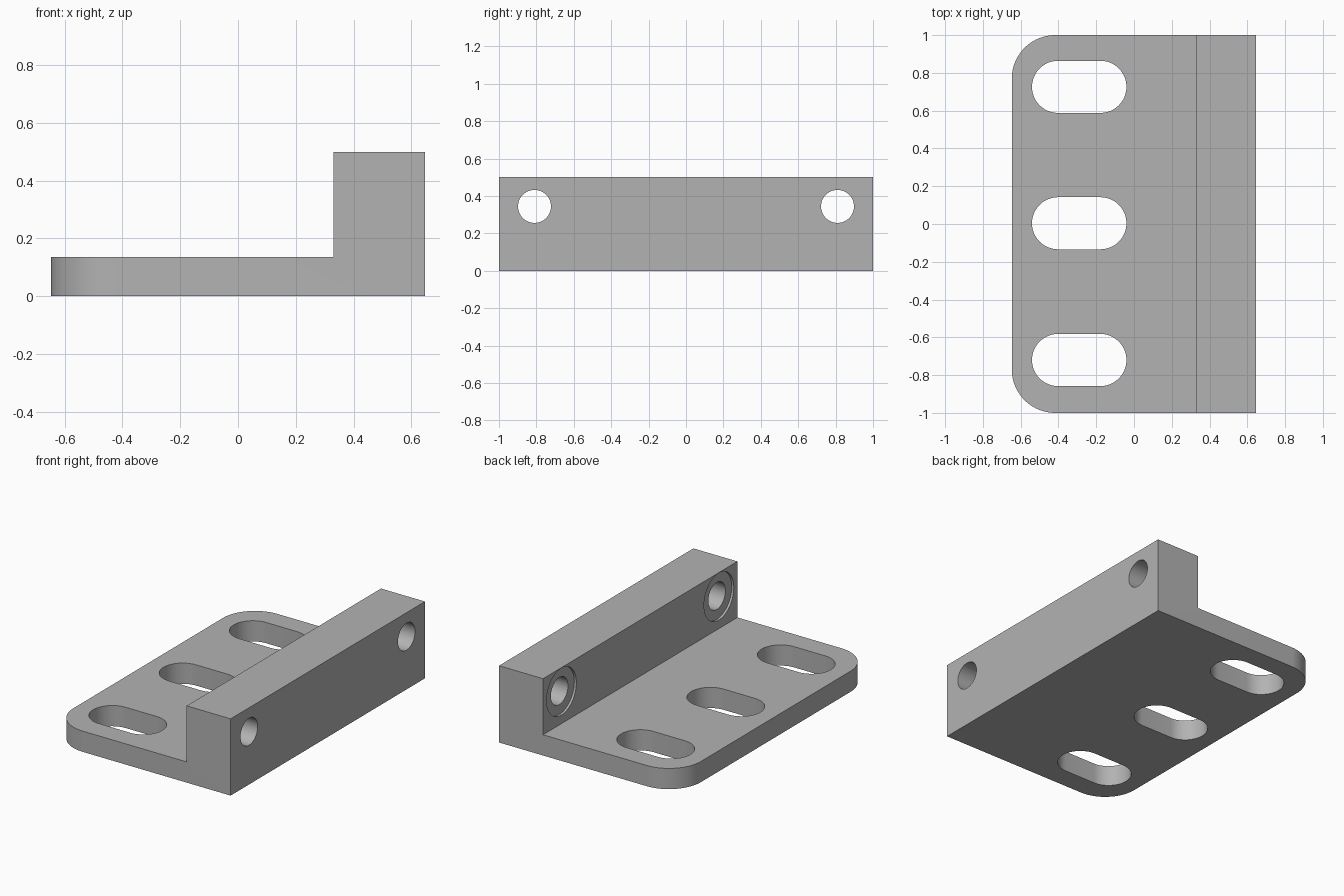
import bpy, bmesh, math
from mathutils import Matrix, Vector

cube = bpy.data.objects.get("Cube")
if cube:
    bpy.data.objects.remove(cube)

# Overall sizes
HALF_X, HALF_Y, HEIGHT = 0.647, 1.0, 0.5
PLATE, STEP_X, CORNER = 0.135, 0.33, 0.23

grey = bpy.data.materials.new("plain grey")
grey.use_nodes = True
colour = (0.45, 0.45, 0.45, 1)
grey.diffuse_color = colour
grey.node_tree.nodes["Principled BSDF"].inputs["Base Color"].default_value = colour


def prism(name, outline, direction):
    """Extrude a closed outline of 3D points along a direction."""
    bm = bmesh.new()
    face = bm.faces.new([bm.verts.new(p) for p in outline])
    new = bmesh.ops.extrude_face_region(bm, geom=[face])["geom"]
    moved = [v for v in new if isinstance(v, bmesh.types.BMVert)]
    bmesh.ops.translate(bm, verts=moved, vec=direction)
    bmesh.ops.recalc_face_normals(bm, faces=bm.faces)
    mesh = bpy.data.meshes.new(name)
    bm.to_mesh(mesh)
    bm.free()
    mesh.materials.append(grey)
    obj = bpy.data.objects.new(name, mesh)
    bpy.context.collection.objects.link(obj)
    return obj


def round_cutter(name, y, z, radius, x0, x1, sides=64):
    """Cylinder along x."""
    angles = [2 * math.pi * i / sides for i in range(sides)]
    ring = [(x0, y + radius * math.cos(a), z + radius * math.sin(a)) for a in angles]
    return prism(name, ring, (x1 - x0, 0, 0))


def slot_cutter(name, y, x0, x1, radius, steps=24):
    """Upright stadium-shaped cutter with round ends along x."""
    outline = []
    for centre, start in ((x1 - radius, -math.pi / 2), (x0 + radius, math.pi / 2)):
        for i in range(steps + 1):
            a = start + math.pi * i / steps
            outline.append((centre + radius * math.cos(a), y + radius * math.sin(a), -0.1))
    return prism(name, outline, (0, 0, PLATE + 0.2))


# L-shaped body
profile = [(-HALF_X, 0), (HALF_X, 0), (HALF_X, HEIGHT),
           (STEP_X, HEIGHT), (STEP_X, PLATE), (-HALF_X, PLATE)]
bracket = prism("bracket", [(x, -HALF_Y, z) for x, z in profile], (0, 2 * HALF_Y, 0))

# Rounded outer corners of the plate
bm = bmesh.new()
bm.from_mesh(bracket.data)
corners = [e for e in bm.edges
           if all(v.co.x < -HALF_X + 0.01 for v in e.verts)
           and abs(e.verts[0].co.z - e.verts[1].co.z) > 0.01]
bmesh.ops.bevel(bm, geom=corners, offset=CORNER, segments=20, profile=0.5, affect='EDGES')
bm.to_mesh(bracket.data)
bm.free()

# Plate slots, bolt holes and their shallow recesses
cutters = [slot_cutter("slot_cutter", y, -0.54, -0.04, 0.138) for y in (-0.72, 0.004, 0.726)]
for y in (-0.81, 0.81):
    cutters.append(round_cutter("recess_cutter", y, 0.344, 0.153, STEP_X - 0.1, STEP_X + 0.015))
    cutters.append(round_cutter("hole_cutter", y, 0.344, 0.088, STEP_X - 0.2, HALF_X + 0.1))

bpy.context.view_layer.objects.active = bracket
for cutter in cutters:
    cutter.hide_render = True
    cut = bracket.modifiers.new("cut", 'BOOLEAN')
    cut.operation = 'DIFFERENCE'
    cut.solver = 'EXACT'
    cut.object = cutter
    bpy.ops.object.modifier_apply(modifier=cut.name)
    bpy.data.objects.remove(cutter)

# Smooth curved walls, sharp edges
bpy.ops.object.select_all(action='DESELECT')
bracket.select_set(True)
bpy.ops.object.shade_smooth_by_angle(angle=math.radians(30))
